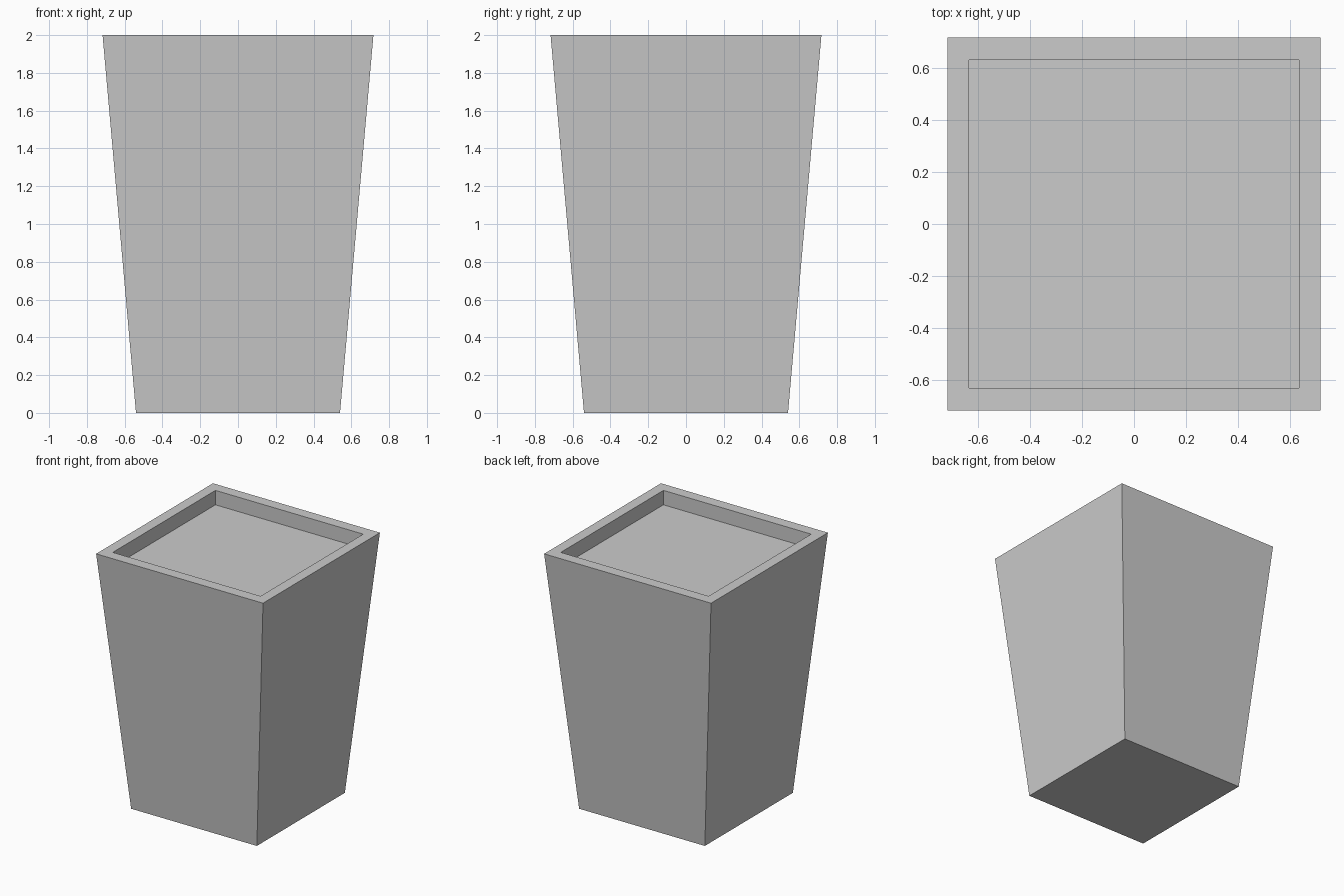
import bpy
import bmesh

if "Cube" in bpy.data.objects:
    bpy.data.objects.remove(bpy.data.objects["Cube"])


def square_ring(bm, half_x, half_y, z):
    corners = ((-1, -1), (1, -1), (1, 1), (-1, 1))
    return [bm.verts.new((sx * half_x, sy * half_y, z)) for sx, sy in corners]


def loft(name, sections):
    """Join rectangular sections in order and cap both ends."""
    bm = bmesh.new()
    rings = [square_ring(bm, *s) for s in sections]
    bm.faces.new(rings[0][::-1])
    for low, high in zip(rings, rings[1:]):
        for i in range(4):
            j = (i + 1) % 4
            bm.faces.new((low[i], low[j], high[j], high[i]))
    bm.faces.new(rings[-1])
    bmesh.ops.recalc_face_normals(bm, faces=bm.faces)
    mesh = bpy.data.meshes.new(name)
    bm.to_mesh(mesh)
    bm.free()
    obj = bpy.data.objects.new(name, mesh)
    bpy.context.collection.objects.link(obj)
    return obj


# Tapered planter: base, outer rim, inner rim, recessed soil surface
loft("planter", [
    (0.54, 0.54, 0.0),
    (0.717, 0.717, 2.0),
    (0.635, 0.63, 2.0),
    (0.635, 0.63, 1.888),
])
